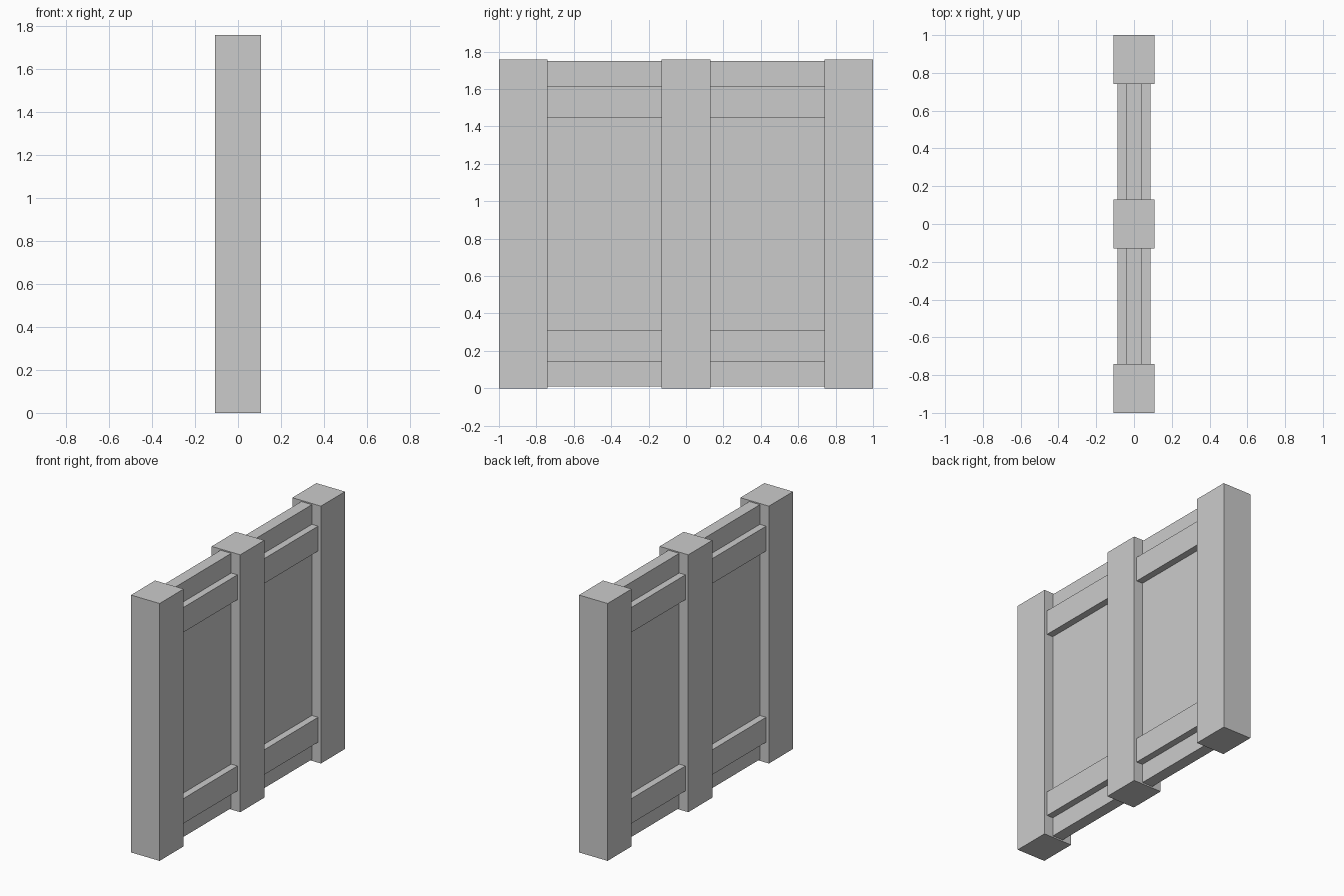
import bpy

cube = bpy.data.objects.get("Cube")
if cube:
    bpy.data.objects.remove(cube, do_unlink=True)

grey = bpy.data.materials.new("light grey")
grey.use_nodes = True
colour = (0.6, 0.6, 0.6, 1)
grey.diffuse_color = colour
grey.node_tree.nodes["Principled BSDF"].inputs["Base Color"].default_value = colour


def box(name, x, y, z):
    """Box spanning the given (low, high) ranges."""
    spans = (x, y, z)
    bpy.ops.mesh.primitive_cube_add(size=1, location=[(a + b) / 2 for a, b in spans])
    obj = bpy.context.object
    obj.name = name
    obj.scale = [b - a for a, b in spans]
    bpy.ops.object.transform_apply(location=False, rotation=False, scale=True)
    obj.data.materials.append(grey)
    return obj


HEIGHT = 1.757
POST_X, RAIL_X, PANEL_X = 0.108, 0.087, 0.04
POST_HALF = 0.13
BAY = (POST_HALF, 1 - 2 * POST_HALF)

# Three upright posts
for place, y in (("front", -1 + POST_HALF), ("middle", 0), ("back", 1 - POST_HALF)):
    box(place + "_post", (-POST_X, POST_X), (y - POST_HALF, y + POST_HALF), (0, HEIGHT))

# Two bays, each a thin panel with raised rails on both faces
for place, side in (("front", -1), ("back", 1)):
    bay = sorted(side * y for y in BAY)
    box(place + "_panel", (-PANEL_X, PANEL_X), bay, (0.01, HEIGHT - 0.008))
    for level, z in (("lower", (0.14, 0.31)), ("upper", (1.445, 1.615))):
        for hand, s in (("left", 1), ("right", -1)):
            x = sorted((s * PANEL_X, s * RAIL_X))
            box(f"{place}_{level}_{hand}_rail", x, bay, z)
